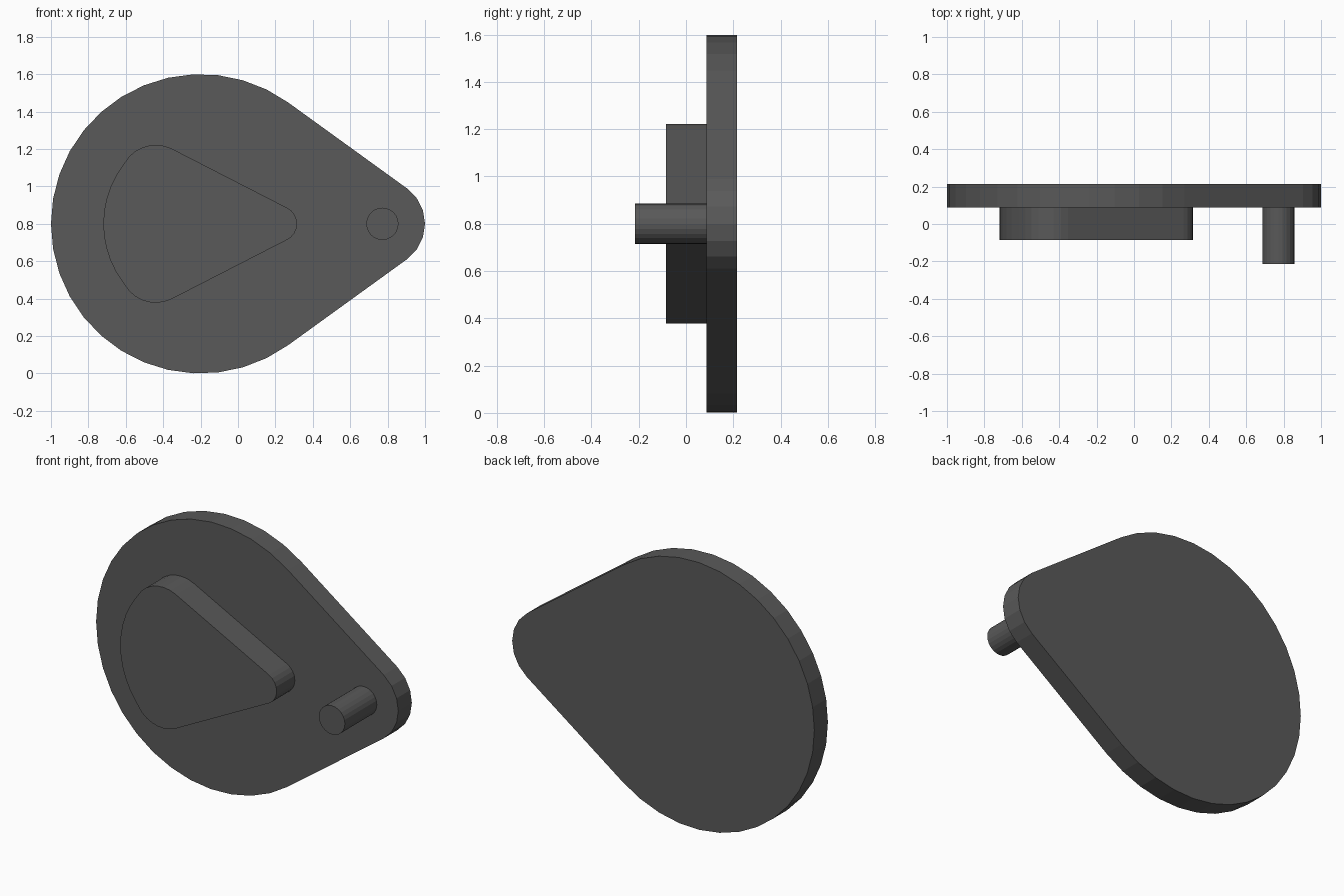
import bpy, bmesh, math

if "Cube" in bpy.data.objects:
    bpy.data.objects.remove(bpy.data.objects["Cube"])

grey = bpy.data.materials.new("dark grey")
grey.diffuse_color = (0.1, 0.1, 0.1, 1)
grey.use_nodes = True
grey.node_tree.nodes["Principled BSDF"].inputs["Base Color"].default_value = grey.diffuse_color


def arc(cx, cz, r, a0, a1, n):
    """Points on an arc in the XZ plane, angles in degrees."""
    return [(cx + r * math.cos(math.radians(a0 + (a1 - a0) * i / n)),
             cz + r * math.sin(math.radians(a0 + (a1 - a0) * i / n)))
            for i in range(n + 1)]


def extrude(name, profile, y0, y1):
    """Solid from an XZ profile, running from y0 (front) to y1 (back)."""
    bm = bmesh.new()
    face = bm.faces.new([bm.verts.new((x, y0, z)) for x, z in profile])
    ext = bmesh.ops.extrude_face_region(bm, geom=[face], use_keep_orig=True)
    verts = [v for v in ext["geom"] if isinstance(v, bmesh.types.BMVert)]
    bmesh.ops.translate(bm, verts=verts, vec=(0, y1 - y0, 0))
    bmesh.ops.recalc_face_normals(bm, faces=bm.faces)
    mesh = bpy.data.meshes.new(name)
    bm.to_mesh(mesh)
    bm.free()
    mesh.materials.append(grey)
    obj = bpy.data.objects.new(name, mesh)
    bpy.context.collection.objects.link(obj)
    return obj


MID = 0.8

# Teardrop back plate: large and small arcs joined by tangents
t = math.degrees(math.acos((0.8 - 0.234) / 0.966))
extrude("back_plate",
        arc(-0.2, MID, 0.8, t, 360 - t, 26) + arc(0.766, MID, 0.234, -t, t, 6),
        0.087, 0.215)

# Raised rounded triangle pad, its left edge concentric with the plate
k, n = 136.3, 63
extrude("raised_pad",
        arc(0.22, MID, 0.0955, -n, n, 8)
        + arc(-0.44, MID + 0.229, 0.193, n, k, 6)
        + arc(-0.2, MID, 0.52, k, 360 - k, 12)[1:-1]
        + arc(-0.44, MID - 0.229, 0.193, 360 - k, 360 - n, 6),
        -0.085, 0.087)

# Peg near the narrow end
extrude("peg", arc(0.772, MID, 0.086, 0, 360, 24)[:-1], -0.215, 0.087)
